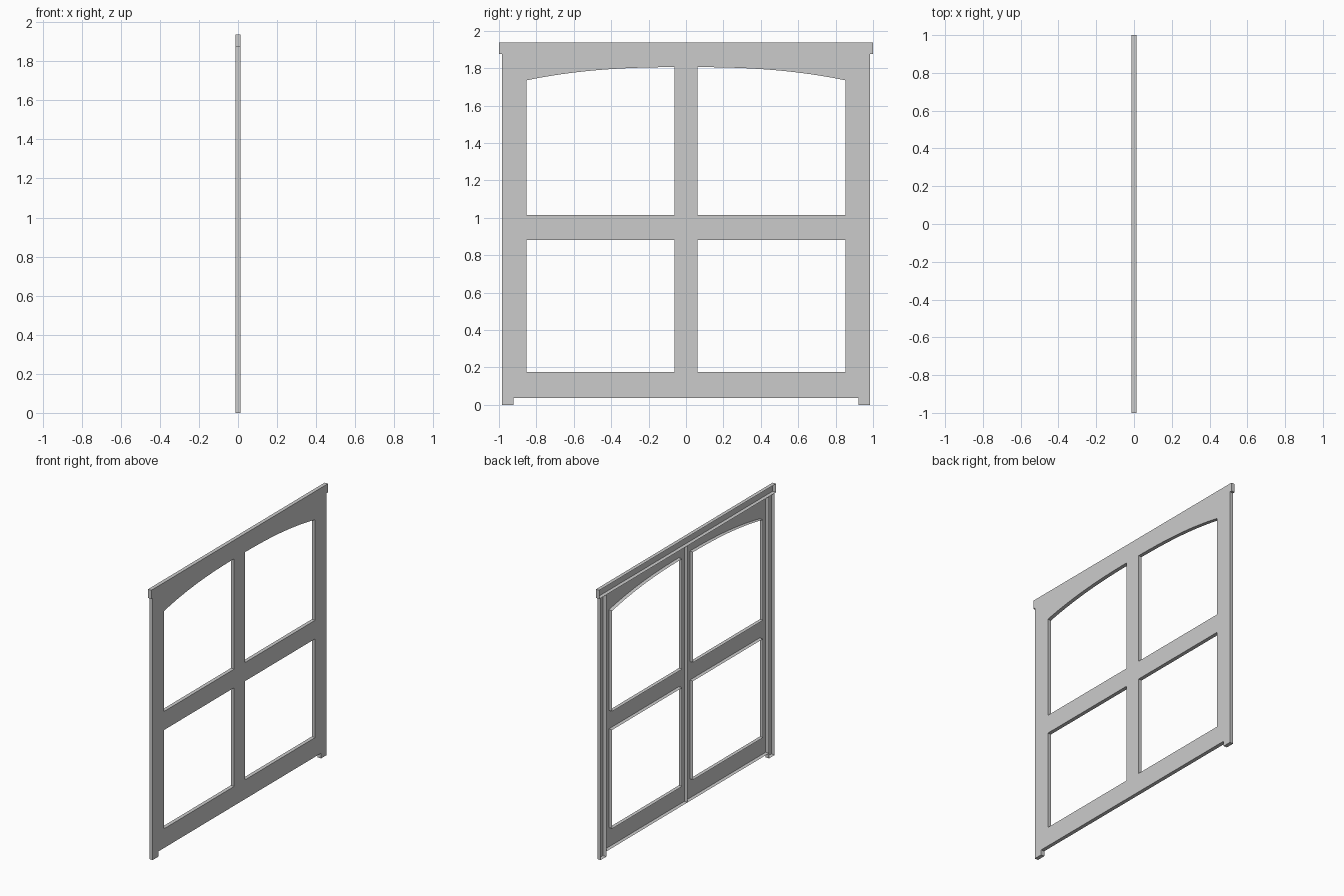
import bpy
import bmesh

if "Cube" in bpy.data.objects:
    bpy.data.objects.remove(bpy.data.objects["Cube"])

T = 0.0135  # half thickness


def rect(y0, y1, z0, z1):
    return [(y0, z0), (y1, z0), (y1, z1), (y0, z1)]


def signed_area(pts):
    return sum(a[0] * b[1] - b[0] * a[1] for a, b in zip(pts, pts[1:] + pts[:1]))


def shell(name, outer, holes=(), side=1):
    """Panel facing +x with rim walls all round and an open back."""
    bm = bmesh.new()
    walls, rim = [], []
    for i, loop in enumerate([outer, *holes]):
        pts = [(y * side, z) for y, z in loop]
        if (signed_area(pts) > 0) != (i == 0):
            pts.reverse()
        front = [bm.verts.new((T, y, z)) for y, z in pts]
        back = [bm.verts.new((-T, y, z)) for y, z in pts]
        for k in range(len(pts)):
            n = (k + 1) % len(pts)
            rim.append(bm.edges.new((front[k], front[n])))
            walls.append((front[n], front[k], back[k], back[n]))
    # front sheet with its openings
    bmesh.ops.triangle_fill(bm, edges=rim, use_beauty=True, use_dissolve=False)
    bm.normal_update()
    for f in bm.faces:
        if f.normal.x < 0:
            f.normal_flip()
    # rim walls running back from every outline
    for w in walls:
        bm.faces.new(w)
    mesh = bpy.data.meshes.new(name)
    bm.to_mesh(mesh)
    bm.free()
    obj = bpy.data.objects.new(name, mesh)
    bpy.context.collection.objects.link(obj)
    return obj


# openings of one leaf: plain lower pane, arched upper pane
Y0, Y1, N = 0.062, 0.854, 16
lower = rect(Y0, Y1, 0.175, 0.882)
arch = []
for i in range(N + 1):
    y = Y1 + (Y0 - Y1) * i / N
    arch.append((y, 1.806 - 0.071 * (y / Y1) ** 2.5))
upper = [(Y0, 1.015), (Y1, 1.015)] + arch

# mirrored leaves and posts
for label, s in (("left", -1), ("right", 1)):
    shell(label + "_leaf", rect(0.0, 0.921, 0.037, 1.876), [lower, upper], s)
    shell(label + "_post", rect(0.921, 0.985, 0.0, 1.876), side=s)

# header beam
shell("header", rect(-1.0, 1.0, 1.876, 1.938))
